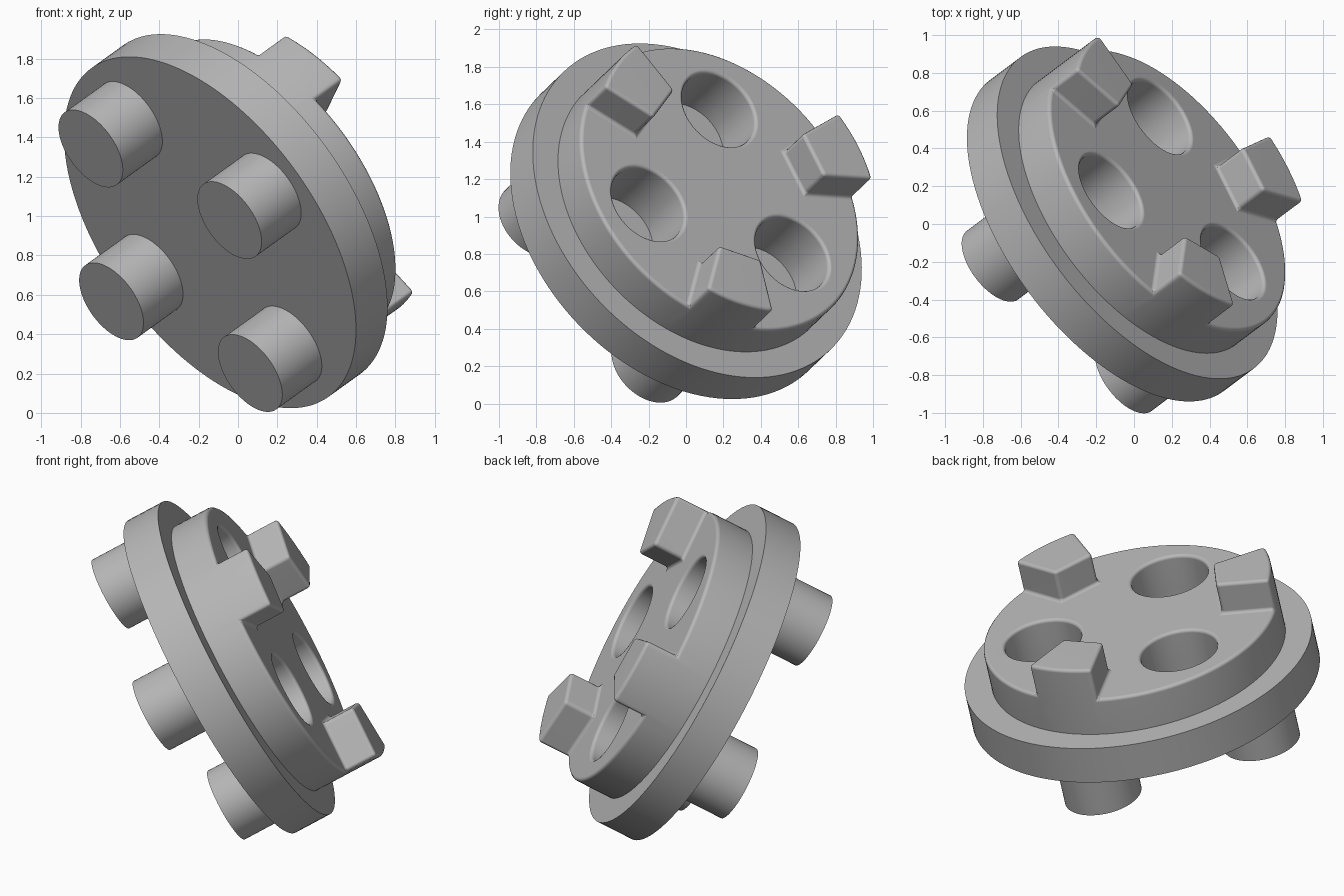
import bpy, bmesh, math
from mathutils import Vector, Matrix

cube = bpy.data.objects.get("Cube")
if cube:
    bpy.data.objects.remove(cube, do_unlink=True)

# Dimensions along the disc axis and across it
DISC_R, DISC_H = 1.03, 0.231
STEP_R, STEP_TOP = 0.872, 0.466
LUG_TOP, LUG_IN, LUG_HALF = 0.666, 0.555, math.radians(13.6)
PEG_R, PEG_LEN, PEG_DIST = 0.227, 0.29, 0.70
HOLE_DIST, HOLE_DEPTH = 0.52, 0.33

# Tilted frame shared by all parts
axis = Vector((0.693, 0.52, 0.498)).normalized()
side = Vector((-0.58, -0.01, 0.815))
side = (side - axis * side.dot(axis)).normalized()
FRAME = Matrix((side, axis.cross(side), axis)).transposed().to_4x4()
FRAME.translation = (-0.1425, -0.06, 0.917)

grey = bpy.data.materials.new("plain_grey")
grey.use_nodes = True
grey.diffuse_color = (0.48, 0.48, 0.48, 1)
grey.node_tree.nodes["Principled BSDF"].inputs["Base Color"].default_value = (0.48, 0.48, 0.48, 1)


def polar(radius, angle, z):
    return Vector((radius * math.cos(angle), radius * math.sin(angle), z))


def finish(name, bm):
    bmesh.ops.recalc_face_normals(bm, faces=bm.faces[:])
    mesh = bpy.data.meshes.new(name)
    bm.to_mesh(mesh)
    bm.free()
    mesh.materials.append(grey)
    obj = bpy.data.objects.new(name, mesh)
    bpy.context.collection.objects.link(obj)
    obj.matrix_world = FRAME
    return obj


def add_cylinder(bm, radius, low, high, centre, segments):
    spot = Matrix.Translation((centre.x, centre.y, (low + high) / 2))
    bmesh.ops.create_cone(bm, cap_ends=True, segments=segments, radius1=radius,
                          radius2=radius, depth=high - low, matrix=spot)


def select_only(obj):
    bpy.ops.object.select_all(action='DESELECT')
    obj.select_set(True)
    bpy.context.view_layer.objects.active = obj


def apply(obj, kind, **settings):
    select_only(obj)
    mod = obj.modifiers.new(kind.lower(), kind)
    for key, value in settings.items():
        setattr(mod, key, value)
    bpy.ops.object.modifier_apply(modifier=mod.name)


def smooth(obj):
    select_only(obj)
    bpy.ops.object.shade_smooth_by_angle(angle=math.radians(35))


# Base disc
bm = bmesh.new()
add_cylinder(bm, DISC_R, 0, DISC_H, Vector(), 128)
base_disc = finish("base_disc", bm)

# Raised step with three wedge lugs flush with its rim
bm = bmesh.new()
bottom, floor = [], []


def wall(lower, upper):
    for i in range(len(lower) - 1):
        bm.faces.new((lower[i], lower[i + 1], upper[i + 1], upper[i]))


for k in range(3):
    mid = math.radians(60 + 120 * k)
    lug_angles = [mid + LUG_HALF * (i / 6 - 1) for i in range(13)]
    gap = math.radians(120) - 2 * LUG_HALF
    gap_angles = [mid + LUG_HALF + gap * i / 36 for i in range(1, 36)]
    low = [bm.verts.new(polar(STEP_R, a, DISC_H - 0.02)) for a in lug_angles + gap_angles]
    rim = [bm.verts.new(polar(STEP_R, a, STEP_TOP)) for a in lug_angles + gap_angles]
    top = [bm.verts.new(polar(STEP_R, a, LUG_TOP)) for a in lug_angles]
    ends = (lug_angles[0], lug_angles[-1])
    inner_low = [bm.verts.new(polar(LUG_IN, a, STEP_TOP)) for a in ends]
    inner_top = [bm.verts.new(polar(LUG_IN, a, LUG_TOP)) for a in ends]
    wall(low, rim)
    wall(rim[:13], top)
    wall([rim[0]] + inner_low + [rim[12]], [top[0]] + inner_top + [top[12]])
    bm.faces.new(top + inner_top[::-1])
    floor += [rim[0]] + inner_low + rim[12:]
    bottom.append((low, rim))
for k in range(3):
    (low, rim), (next_low, next_rim) = bottom[k], bottom[(k + 1) % 3]
    wall([low[-1], next_low[0]], [rim[-1], next_rim[0]])
bm.faces.new(floor)
bm.faces.new([v for low, rim in bottom for v in low])
step = finish("step_with_lugs", bm)

# Three round sockets cut through the step into the disc
bm = bmesh.new()
for k in range(3):
    add_cylinder(bm, PEG_R, STEP_TOP - HOLE_DEPTH, LUG_TOP + 0.2,
                 polar(HOLE_DIST, math.radians(120 * k), 0), 48)
cutter = finish("socket_cutter", bm)
cutter.hide_render = True
bpy.context.view_layer.update()
for obj in (base_disc, step):
    apply(obj, 'BOOLEAN', operation='DIFFERENCE', object=cutter, solver='EXACT')
bpy.data.objects.remove(cutter, do_unlink=True)

# Softened edges on the step, lugs and socket rims
apply(step, 'BEVEL', width=0.02, segments=3, limit_method='ANGLE',
      angle_limit=math.radians(40))
smooth(base_disc)
smooth(step)
step.modifiers.new("even_shading", 'WEIGHTED_NORMAL').keep_sharp = True

# Four pegs on the other face
for k in range(4):
    bm = bmesh.new()
    add_cylinder(bm, PEG_R, -PEG_LEN, 0.02, polar(PEG_DIST, math.radians(90 * k), 0), 64)
    smooth(finish("peg_%d" % (k + 1), bm))
